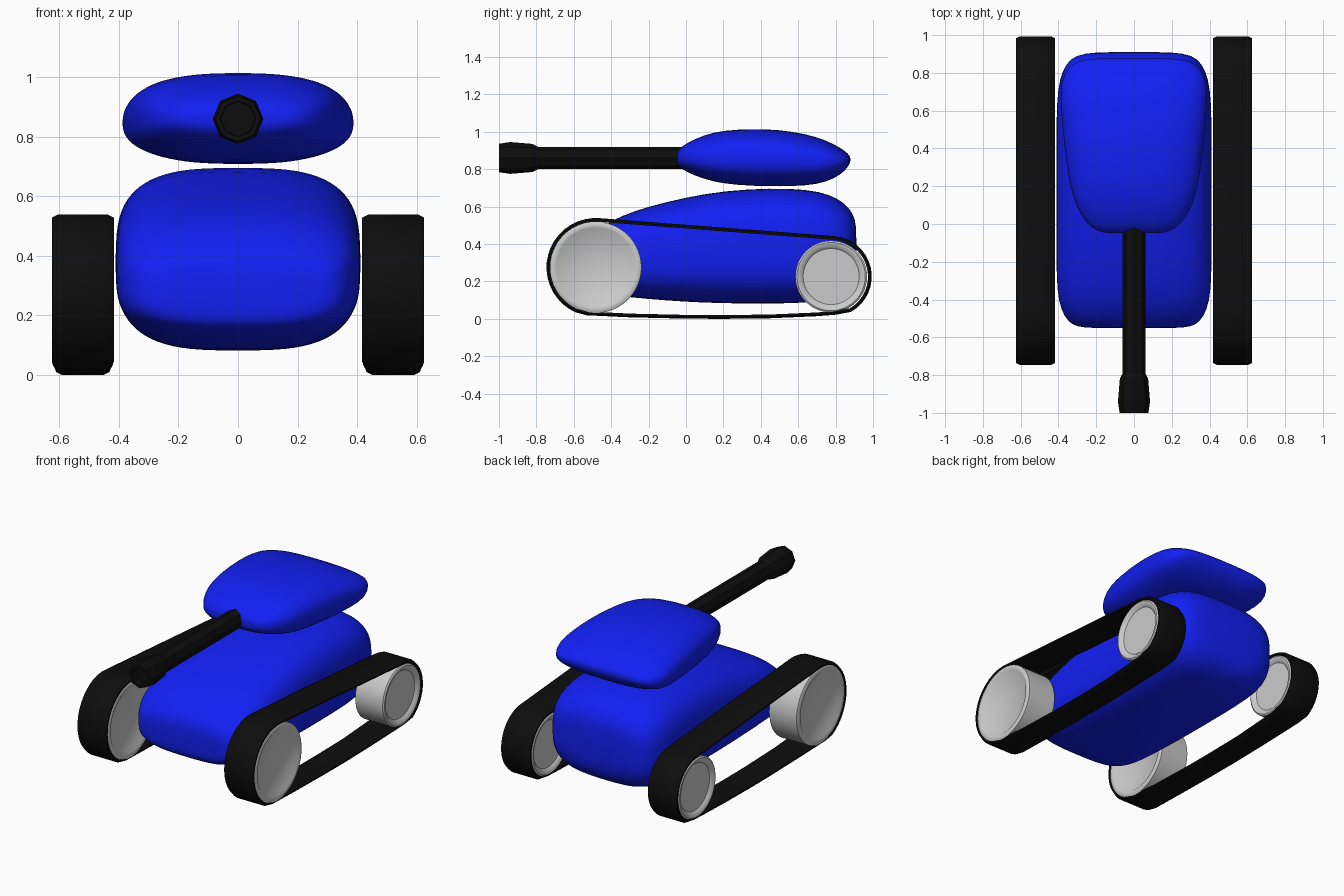
import bpy, bmesh
from math import sin, cos, pi, radians, copysign
from mathutils import Vector

if "Cube" in bpy.data.objects:
    bpy.data.objects.remove(bpy.data.objects["Cube"])

def material(name, rgb):
    m = bpy.data.materials.new(name)
    m.diffuse_color = (*rgb, 1)
    m.use_nodes = True
    m.node_tree.nodes["Principled BSDF"].inputs["Base Color"].default_value = m.diffuse_color
    return m

BLUE = material("blue_paint", (0.006, 0.014, 0.9))
BLACK = material("black_rubber", (0.004, 0.004, 0.004))

def loft(name, rings, mat=None, loop=False, smooth=None, mirror=False, subsurf=0):
    """Skin a list of equal-length rings; cap the ends unless it loops."""
    bm = bmesh.new()
    vr = [[bm.verts.new(p) for p in r] for r in rings]
    n = len(vr[0])
    pairs = list(zip(vr, vr[1:])) + ([(vr[-1], vr[0])] if loop else [])
    for a, b in pairs:
        for i in range(n):
            j = (i + 1) % n
            bm.faces.new((a[i], a[j], b[j], b[i]))
    if not loop:
        bm.faces.new(vr[0])
        bm.faces.new(vr[-1])
    bmesh.ops.recalc_face_normals(bm, faces=bm.faces)
    me = bpy.data.meshes.new(name)
    bm.to_mesh(me)
    bm.free()
    ob = bpy.data.objects.new(name, me)
    bpy.context.collection.objects.link(ob)
    if mat:
        me.materials.append(mat)
    if smooth:
        bpy.ops.object.select_all(action='DESELECT')
        bpy.context.view_layer.objects.active = ob
        ob.select_set(True)
        bpy.ops.object.shade_smooth_by_angle(angle=radians(smooth))
    if mirror:
        ob.modifiers.new("mirror", 'MIRROR')
    if subsurf:
        s = ob.modifiers.new("subsurf", 'SUBSURF')
        s.levels = s.render_levels = subsurf
    return ob

def body(name, stations, power):
    """Rounded body from stations (y, half width, bottom z, top z)."""
    rings = []
    for y, w, zb, zt in stations:
        ring = []
        for i in range(40):
            c, s = cos(2 * pi * i / 40), sin(2 * pi * i / 40)
            ring.append((w * copysign(abs(c) ** (2 / power), c), y,
                         (zb + zt) / 2 + (zt - zb) / 2 * copysign(abs(s) ** (2 / power), s)))
        rings.append(ring)
    return loft(name, rings, BLUE, smooth=60, subsurf=1)

# Hull
body("hull", [(-.552, .22, .22, .34), (-.545, .30, .18, .39), (-.52, .35, .155, .43),
              (-.45, .39, .135, .495), (-.35, .408, .12, .55), (-.2, .412, .105, .602),
              (0, .412, .09, .65), (.2, .412, .082, .685), (.45, .412, .08, .70),
              (.65, .41, .085, .693), (.77, .395, .10, .665), (.85, .36, .14, .62),
              (.895, .31, .20, .56), (.912, .2, .28, .50)], 3.1)

# Turret
body("turret", [(-.05, .14, .84, .88), (-.04, .19, .815, .905), (0, .255, .785, .94),
                (.1, .31, .745, .985), (.2, .34, .722, 1.008), (.35, .362, .71, 1.016),
                (.5, .378, .707, 1.012), (.65, .39, .712, .987), (.75, .39, .73, .955),
                (.83, .35, .772, .912), (.865, .30, .81, .885), (.88, .2, .84, .865)], 2.6)

# Gun barrel with flared, hollow muzzle
profile = [(.05, .06), (-.79, .06), (-.82, .075), (-.94, .085), (-1, .076),
           (-1, .06), (-.95, .058)]
loft("gun_barrel", [[(r * cos(i * pi / 4), y, .86 + r * sin(i * pi / 4)) for i in range(8)]
                    for y, r in profile], BLACK)

# Wheels with a shallow dish on both sides
X = .521
FRONT, REAR = (-.482, .275, .244), (.776, .226, .192)
dish = [(.02, .085), (.78, .085), (.87, .102), (.95, .104), (1, .097)]
for name, (cy, cz, R) in (("front_wheel", FRONT), ("rear_wheel", REAR)):
    prof = dish + [(r, -x) for r, x in reversed(dish)]
    loft(name, [[(X + x, cy + R * r * cos(i * pi / 24), cz + R * r * sin(i * pi / 24))
                 for i in range(48)] for r, x in prof], smooth=40, mirror=True)

# Track belts: arcs round both wheels joined by a straight top and a sagging bottom
def arc(wheel, gap, a0, a1, n):
    cy, cz, R = wheel
    return [(cy + (R + gap) * cos(radians(a0 + (a1 - a0) * i / n)),
             cz + (R + gap) * sin(radians(a0 + (a1 - a0) * i / n)), .104) for i in range(n + 1)]

path = arc(FRONT, .010, 85, 245, 18)
path += [(-.53, .029, .098), (-.3, .018, .092), (0, .011, .09), (.2, .010, .09),
         (.45, .013, .09), (.7, .024, .095), (.8, .032, .1)]
path += arc(REAR, .015, 300, 445, 16)
rings, T = [], .010
for i, (y, z, w) in enumerate(path):
    a, b = path[i - 1], path[(i + 1) % len(path)]
    d = Vector((b[0] - a[0], b[1] - a[1])).normalized()
    nrm = Vector((d.y, -d.x))
    rings.append([(X + x, y + nrm.x * o, z + nrm.y * o) for x, o in
                  ((w, -T), (w, 0), (w - .02, T), (.02 - w, T), (-w, 0), (-w, -T))])
loft("track_belt", rings, BLACK, loop=True, smooth=40, mirror=True)
